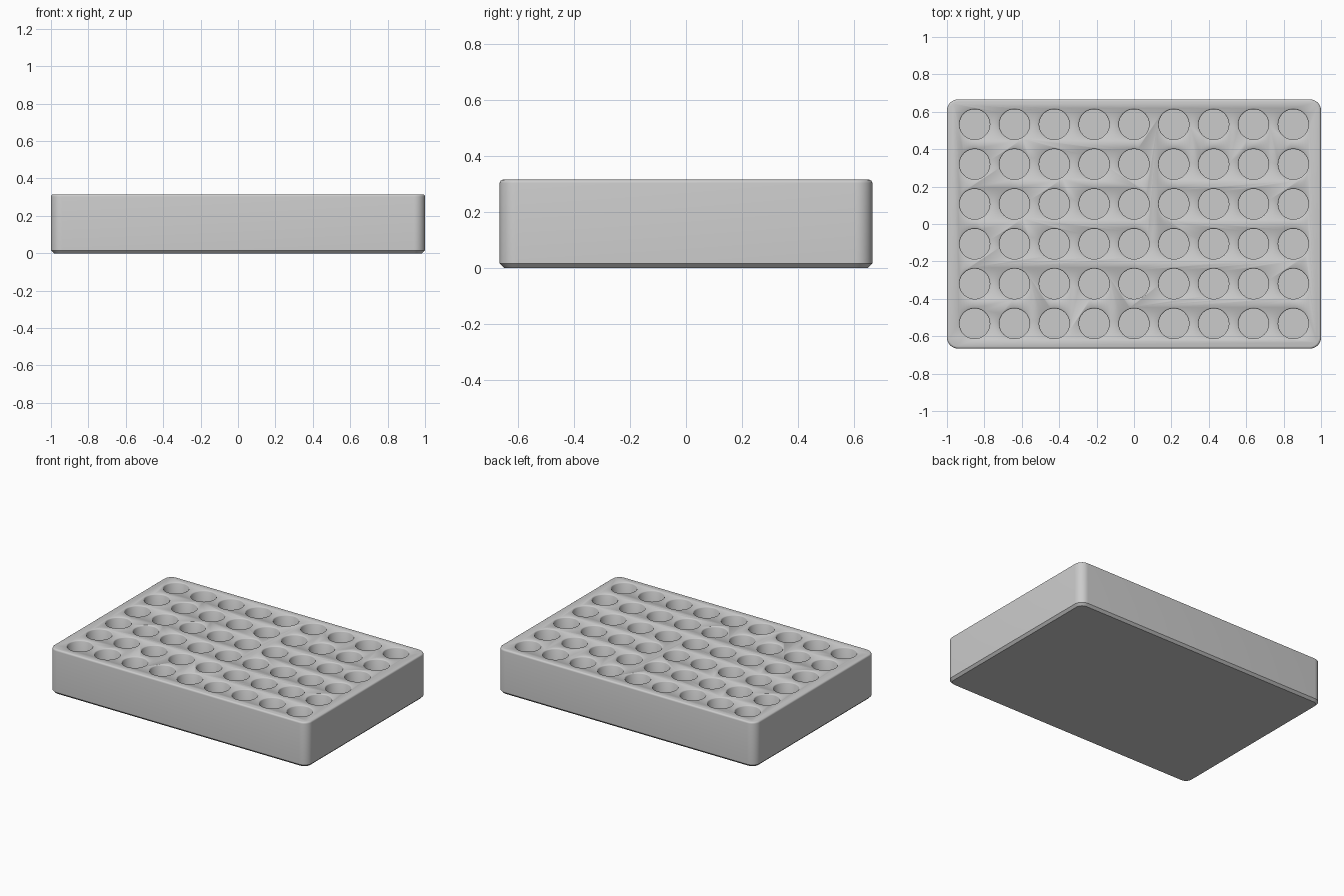
import bpy
import bmesh
import math

LENGTH, WIDTH, HEIGHT = 2.0, 1.333, 0.315
COLUMNS, ROWS, PITCH = 9, 6, 0.213
CORNER = 0.06
FLOOR, HOLE_RADIUS, RIM = 0.05, 0.081, 0.006

if "Cube" in bpy.data.objects:
    bpy.data.objects.remove(bpy.data.objects["Cube"], do_unlink=True)


def make_material(name, colour):
    mat = bpy.data.materials.new(name)
    mat.use_nodes = True
    mat.diffuse_color = colour
    mat.node_tree.nodes["Principled BSDF"].inputs["Base Color"].default_value = colour
    return mat


def loft(bm, rings):
    """Skin a closed solid through a stack of vertex rings."""
    rings = [[bm.verts.new(p) for p in ring] for ring in rings]
    for low, high in zip(rings, rings[1:]):
        for i in range(len(low)):
            j = (i + 1) % len(low)
            bm.faces.new((low[i], low[j], high[j], high[i]))
    bm.faces.new(rings[0][::-1])
    bm.faces.new(rings[-1])


def rounded_rectangle(inset, z, steps=10):
    points = []
    radius = CORNER - inset
    for quarter, (sx, sy) in enumerate([(1, 1), (-1, 1), (-1, -1), (1, -1)]):
        for k in range(steps + 1):
            a = (quarter + k / steps) * math.pi / 2
            points.append((sx * (LENGTH / 2 - CORNER) + radius * math.cos(a),
                           sy * (WIDTH / 2 - CORNER) + radius * math.sin(a), z))
    return points


def circle(x, y, radius, z, sides=48):
    return [(x + radius * math.cos(math.tau * i / sides),
             y + radius * math.sin(math.tau * i / sides), z) for i in range(sides)]


def make_object(name, bm, mat):
    mesh = bpy.data.meshes.new(name)
    bm.to_mesh(mesh)
    bm.free()
    mesh.materials.append(mat)
    obj = bpy.data.objects.new(name, mesh)
    bpy.context.collection.objects.link(obj)
    return obj


grey = make_material("plain grey", (0.6, 0.6, 0.6, 1))

# Tray block: chamfered foot, rounded corners, softened top edge
bm = bmesh.new()
rings = [rounded_rectangle(0.016, 0), rounded_rectangle(0, 0.016)]
EDGE = 0.012
for k in range(5):
    a = k / 4 * math.pi / 2
    rings.append(rounded_rectangle(EDGE * (1 - math.cos(a)),
                                   HEIGHT - EDGE + EDGE * math.sin(a)))
loft(bm, rings)
tray = make_object("tray_block", bm, grey)

# Grid of round pockets with eased rims
bm = bmesh.new()
for col in range(COLUMNS):
    for row in range(ROWS):
        x = (col - (COLUMNS - 1) / 2) * PITCH
        y = (row - (ROWS - 1) / 2) * PITCH
        loft(bm, [circle(x, y, HOLE_RADIUS, FLOOR),
                  circle(x, y, HOLE_RADIUS, HEIGHT - RIM),
                  circle(x, y, HOLE_RADIUS + RIM * 0.4, HEIGHT - RIM * 0.4),
                  circle(x, y, HOLE_RADIUS + RIM, HEIGHT),
                  circle(x, y, HOLE_RADIUS + RIM, HEIGHT + 0.05)])
cutter = make_object("pocket_cutter", bm, grey)
cutter.hide_render = True
cutter.hide_set(True)

cut = tray.modifiers.new("pockets", "BOOLEAN")
cut.operation = "DIFFERENCE"
cut.solver = "EXACT"
cut.object = cutter

# Apply the cut, then shade smooth with crisp edges
bpy.context.view_layer.objects.active = tray
tray.select_set(True)
bpy.ops.object.modifier_apply(modifier=cut.name)
bpy.data.objects.remove(cutter, do_unlink=True)
bpy.ops.object.shade_smooth_by_angle(angle=math.radians(35))
